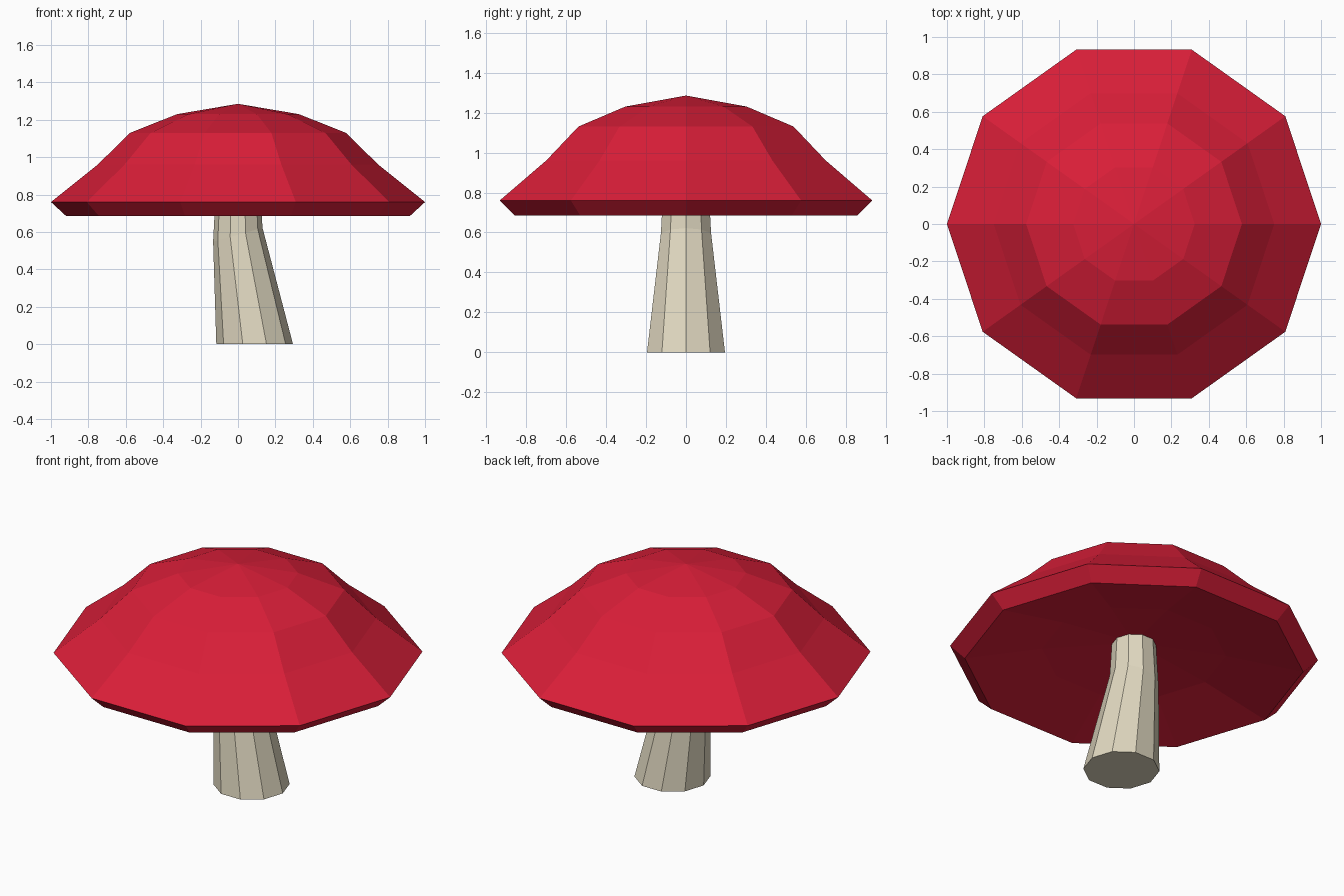
import bpy
import bmesh
from math import cos, sin, tau

SIDES = 10

cube = bpy.data.objects.get("Cube")
if cube:
    bpy.data.objects.remove(cube, do_unlink=True)


def make_material(name, rgb):
    mat = bpy.data.materials.new(name)
    mat.use_nodes = True
    mat.diffuse_color = (*rgb, 1)
    mat.node_tree.nodes["Principled BSDF"].inputs["Base Color"].default_value = (*rgb, 1)
    return mat


def make_ring(bm, radius, z, x=0, tilt=0, y_scale=1):
    """Ring of points around the axis; tilt raises its +x side."""
    ring = []
    for i in range(SIDES):
        a = tau * i / SIDES
        dx = radius * cos(a)
        ring.append(bm.verts.new((x + dx, radius * sin(a) * y_scale, z + tilt * dx)))
    return ring


def bridge(bm, lower, upper):
    for i in range(SIDES):
        j = (i + 1) % SIDES
        bm.faces.new((lower[i], lower[j], upper[j], upper[i]))


def fan(bm, ring, z):
    tip = bm.verts.new((0, 0, z))
    for i in range(SIDES):
        bm.faces.new((ring[i], ring[(i + 1) % SIDES], tip))


def finish(bm, name, mat):
    bmesh.ops.recalc_face_normals(bm, faces=bm.faces)
    mesh = bpy.data.meshes.new(name)
    bm.to_mesh(mesh)
    bm.free()
    mesh.materials.append(mat)
    obj = bpy.data.objects.new(name, mesh)
    bpy.context.collection.objects.link(obj)


red = make_material("cap red", (0.70, 0.013, 0.04))
cream = make_material("stem cream", (0.75, 0.69, 0.53))

# Cap: hollow underside, bevelled rim, then the faceted dome
bm = bmesh.new()
profile = [(0.5, 0.765), (0.92, 0.686), (1.0, 0.76), (0.75, 0.96), (0.577, 1.13), (0.325, 1.23)]
rings = [make_ring(bm, r, z, y_scale=0.98) for r, z in profile]
for lower, upper in zip(rings, rings[1:]):
    bridge(bm, lower, upper)
fan(bm, rings[-1], 1.285)
fan(bm, rings[0], 0.825)
finish(bm, "mushroom_cap", red)

# Stem: leans from its offset foot, then bends upright below the cap
bm = bmesh.new()
foot = make_ring(bm, 0.205, 0, x=0.089)
bend = make_ring(bm, 0.132, 0.585, x=-0.001, tilt=0.28)
top = make_ring(bm, 0.118, 0.84)
bridge(bm, foot, bend)
bridge(bm, bend, top)
bm.faces.new(foot)
bm.faces.new(top)
finish(bm, "mushroom_stem", cream)
